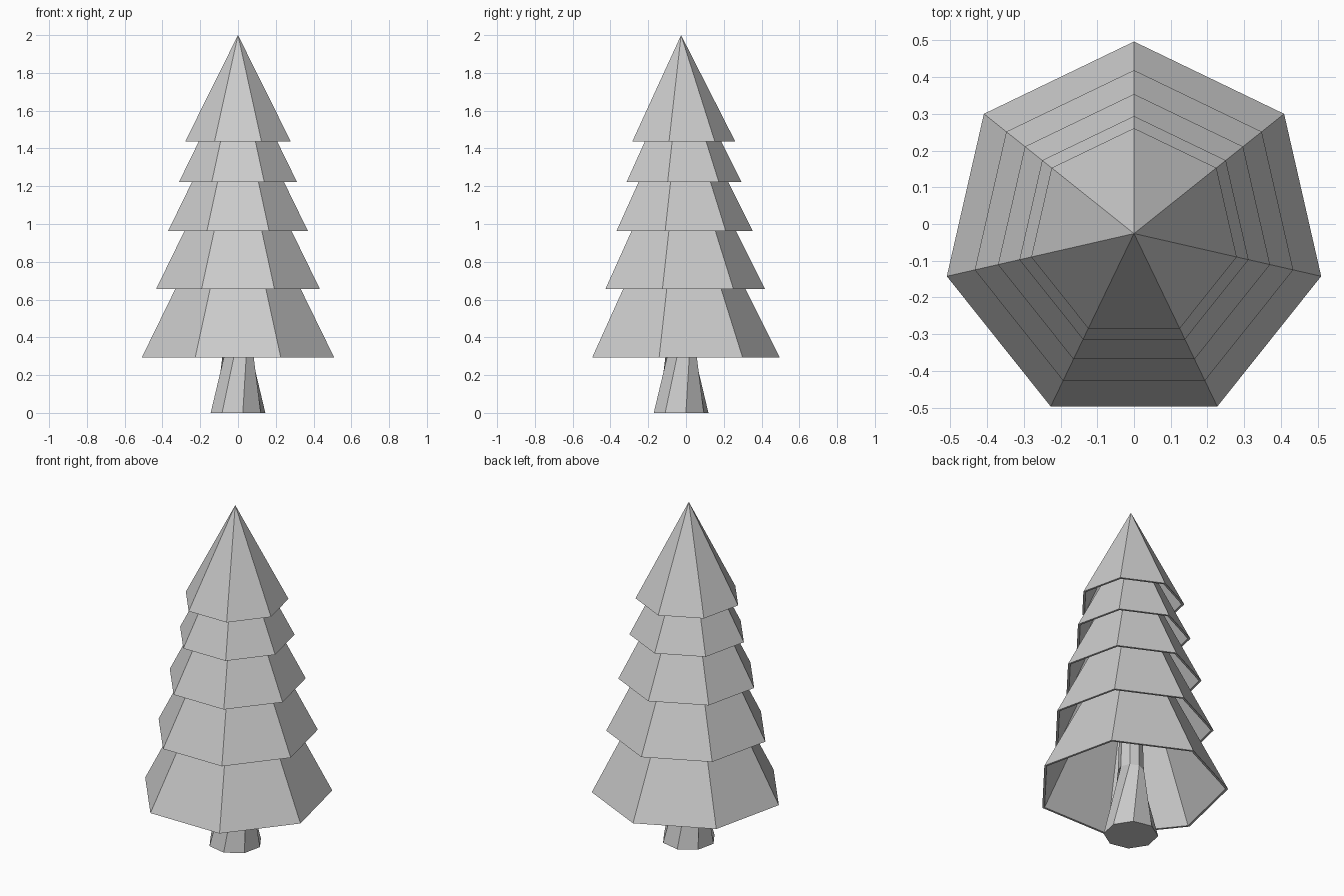
import bpy
from math import sin, cos, pi, radians

if "Cube" in bpy.data.objects:
    bpy.data.objects.remove(bpy.data.objects["Cube"])

CX, CY = 0.0, -0.026   # trunk axis
WALL = 0.014           # foliage shell thickness at the rim


def ring(n, r, z, start):
    return [(CX + r * cos(start + 2 * pi * i / n),
             CY + r * sin(start + 2 * pi * i / n), z) for i in range(n)]


def make(name, verts, faces):
    mesh = bpy.data.meshes.new(name)
    mesh.from_pydata(verts, [], faces)
    mesh.update()
    ob = bpy.data.objects.new(name, mesh)
    bpy.context.collection.objects.link(ob)
    return ob


def foliage_tier(name, z, r, apex):
    """Thin-walled seven-sided cone, open underneath."""
    n = 7
    ri = r - WALL
    inner_apex = z + (apex - z) * ri / r      # inner wall parallel to outer
    verts = ring(n, r, z, pi / 2) + ring(n, ri, z, pi / 2)
    verts += [(CX, CY, apex), (CX, CY, inner_apex)]
    faces = []
    for i in range(n):
        j = (i + 1) % n
        faces += [(i, j, 2 * n),               # outer wall
                  (n + j, n + i, 2 * n + 1),   # inner wall
                  (j, i, n + i, n + j)]        # rim
    return make(name, verts, faces)


def trunk(name, sections):
    """Eight-sided trunk skinned through (radius, height, turn) sections."""
    n = 8
    verts, faces = [], [tuple(reversed(range(n)))]
    for r, z, turn in sections:
        verts += ring(n, r, z, radians(turn))
    for s in range(len(sections) - 1):
        for i in range(n):
            a, b = s * n + i, s * n + (i + 1) % n
            faces.append((a, b, b + n, a + n))
    faces.append(tuple(range(len(verts) - n, len(verts))))
    return make(name, verts, faces)


# Trunk: flared, slightly twisted foot, then a slim part inside the foliage
trunk("trunk", [(0.147, 0.0, 10), (0.07, 0.4, 45), (0.058, 0.8, 45)])

# Foliage tiers from bottom to top: rim height, rim radius, apex height
tiers = [(0.292, 0.523, 1.335), (0.655, 0.445, 1.545), (0.962, 0.380, 1.722),
         (1.223, 0.320, 1.862), (1.436, 0.287, 2.0)]
for k, (z, r, apex) in enumerate(tiers, 1):
    foliage_tier(f"foliage_tier_{k}", z, r, apex)
